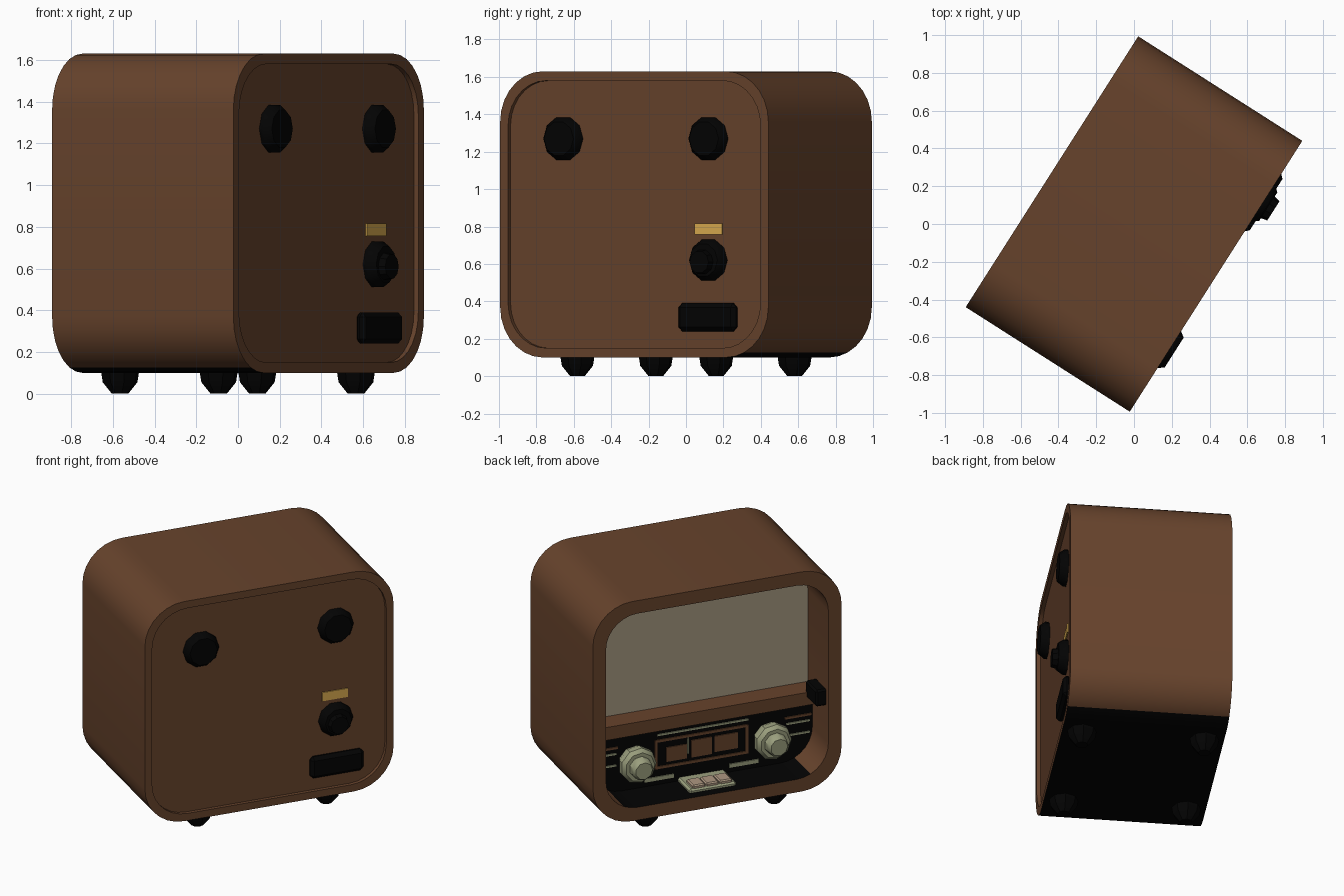
import bpy, bmesh, math
from mathutils import Matrix, Vector

if "Cube" in bpy.data.objects:
    bpy.data.objects.remove(bpy.data.objects["Cube"])

TURN = math.radians(-122.5)   # the cabinet stands turned; locally its dial side faces -y
W, D, Z0, Z1 = 1.70, 1.03, 0.10, 1.63


def mat(name, rgb):
    m = bpy.data.materials.new(name)
    m.diffuse_color = (*rgb, 1)
    m.use_nodes = True
    m.node_tree.nodes["Principled BSDF"].inputs["Base Color"].default_value = m.diffuse_color
    return m


BROWN = mat("brown wood", (0.135, 0.056, 0.025))
BLACK = mat("black", (0.001, 0.001, 0.001))
GREY = mat("grey cloth", (0.37, 0.31, 0.215))
OLIVE = mat("pale olive", (0.33, 0.35, 0.21))
PINK = mat("pinkish buttons", (0.42, 0.31, 0.22))
GOLD = mat("gold", (0.70, 0.41, 0.08))


def finish(name, bm, mats, smooth=None):
    bmesh.ops.recalc_face_normals(bm, faces=bm.faces)
    me = bpy.data.meshes.new(name)
    bm.to_mesh(me)
    bm.free()
    ob = bpy.data.objects.new(name, me)
    bpy.context.collection.objects.link(ob)
    for m in mats:
        me.materials.append(m)
    ob.rotation_euler.z = TURN
    if smooth:
        bpy.ops.object.select_all(action='DESELECT')
        ob.select_set(True)
        bpy.context.view_layer.objects.active = ob
        bpy.ops.object.shade_smooth_by_angle(angle=math.radians(smooth))
    return ob


def box(name, x, y, z, m, bevel=0):
    """Box between the pairs x, y, z."""
    bm = bmesh.new()
    bmesh.ops.create_cube(bm, size=1)
    for v in bm.verts:
        v.co = Vector([(a + b) / 2 + c * (b - a) for (a, b), c in zip((x, y, z), v.co)])
    if bevel:
        bmesh.ops.bevel(bm, geom=bm.edges[:], offset=bevel, segments=1, affect='EDGES')
    return finish(name, bm, [m])


def turned(name, origin, axis, profile, m, sides=10):
    """Stack of rings (radius, distance) along an axis, capped at both ends."""
    bm = bmesh.new()
    rot = Vector(axis).to_track_quat('Z', 'Y').to_matrix().to_4x4()
    M = Matrix.Translation(origin) @ rot
    rings = [[bm.verts.new(M @ Vector((r * math.cos(2 * math.pi * i / sides),
                                       r * math.sin(2 * math.pi * i / sides), h)))
              for i in range(sides)] for r, h in profile]
    skin(bm, rings)
    return finish(name, bm, [m], 35)


def skin(bm, rings):
    for a, b in zip(rings, rings[1:]):
        for i in range(len(a)):
            j = (i + 1) % len(a)
            bm.faces.new((a[i], a[j], b[j], b[i]))
    bm.faces.new(rings[0])
    bm.faces.new(rings[-1])


def rounded(inset, n=7):
    """Rounded rectangle outline of the cabinet, inset from its outside."""
    r = 0.27 - inset * 0.6
    hx, hz, cz = W / 2 - inset, (Z1 - Z0) / 2 - inset, (Z0 + Z1) / 2
    pts = []
    for k, (sx, sz) in enumerate(((1, 1), (-1, 1), (-1, -1), (1, -1))):
        for i in range(n + 1):
            a = math.pi / 2 * (k + i / n)
            pts.append((sx * (hx - r) + r * math.cos(a), cz + sz * (hz - r) + r * math.sin(a)))
    return pts


# cabinet: recessed back panel, outer skin, front rim, deep front opening
bm = bmesh.new()
rings = [[bm.verts.new((x, y, z)) for x, z in rounded(i)] for i, y in
         ((0.05, 0.49), (0.05, D / 2), (0, D / 2), (0, -D / 2), (0.09, -D / 2), (0.09, -0.17))]
skin(bm, rings)
bmesh.ops.recalc_face_normals(bm, faces=bm.faces)
for f in bm.faces:   # black underside and opening floor
    c = f.calc_center_median()
    low = c.z < 0.3 and abs(c.y) < 0.45
    f.material_index = int(low and abs(f.normal.z) > 0.9)
finish("cabinet", bm, [BROWN, BLACK], 35)

# speaker cloth
bm = bmesh.new()
bm.faces.new([bm.verts.new((x, -0.178, z)) for x, z in rounded(0.09)])
bmesh.ops.solidify(bm, geom=bm.faces[:], thickness=0.004)
finish("speaker_cloth", bm, [GREY])

# shelf, its black end block and the dial panel below
box("shelf", (-0.77, 0.77), (-0.33, -0.165), (0.60, 0.69), BROWN)
box("shelf_end_block", (0.69, 0.77), (-0.48, -0.30), (0.65, 0.765), BLACK, 0.012)
box("dial_panel", (-0.765, 0.765), (-0.25, -0.17), (0.19, 0.60), BLACK)

# dial window frame and markings
P = (-0.257, -0.249)
for s in (-1, 1):
    box("window_frame_side", (s * 0.31 - 0.009, s * 0.31 + 0.009), P, (0.30, 0.50), BROWN)
for z in (0.30, 0.485):
    box("window_frame_rail", (-0.31, 0.31), P, (z, z + 0.018), BROWN)
for x, w, lo, hi in ((-0.17, 0.07, 0.34, 0.44), (0.0, 0.07, 0.34, 0.46), (0.17, 0.08, 0.35, 0.46)):
    box("dial_patch", (x - w, x + w), P, (lo, hi), BROWN)
box("dial_needle", (-0.095, -0.085), (-0.258, -0.249), (0.37, 0.48), OLIVE)
box("dial_line", (-0.30, 0.32), P, (0.53, 0.542), OLIVE)
for s in (-1, 1):
    for z in (0.37, 0.45):
        box("side_dash", (s * 0.66 - 0.08, s * 0.66 + 0.08), P, (z, z + 0.012), OLIVE)
    box("side_strip", (s * 0.66 - 0.09, s * 0.66 + 0.09), P, (0.49, 0.505), BROWN)
    box("lower_dash", (s * 0.29 - 0.10, s * 0.29 + 0.10), P, (0.222, 0.248), OLIVE)

# front tuning knobs
for s in (-1, 1):
    turned("front_knob", (s * 0.462, -0.245, 0.387), (0, -1, 0),
           ((0.10, 0), (0.122, 0.05), (0.122, 0.09), (0.10, 0.115), (0.075, 0.115),
            (0.07, 0.165), (0.058, 0.18)), OLIVE, 9)

# push buttons on their base
box("button_base", (-0.16, 0.16), (-0.45, -0.24), (0.17, 0.215), OLIVE, 0.012)
for x in (-0.092, 0, 0.092):
    box("push_button", (x - 0.043, x + 0.043), (-0.44, -0.33), (0.19, 0.235), PINK, 0.008)

# back: three knobs, gold plate, socket block (back view right is local -x)
for x, z, r, h in ((0.46, 1.27, 0.12, 0.06), (-0.46, 1.27, 0.12, 0.06), (-0.46, 0.62, 0.115, 0.065)):
    turned("back_knob", (x, 0.485, z), (0, 1, 0), ((r, 0), (r, h * 0.4), (r * 0.78, h)), BLACK)
turned("back_knob_cap", (-0.455, 0.54, 0.61), (0, 1, 0), ((0.07, 0), (0.06, 0.045)), BLACK)
box("gold_plate", (-0.545, -0.37), (0.488, 0.497), (0.757, 0.817), GOLD)
box("socket_block", (-0.645, -0.28), (0.48, 0.535), (0.24, 0.39), BLACK, 0.022)

# feet
for sx in (-1, 1):
    for sy in (-1, 1):
        turned("foot", (sx * 0.44, sy * 0.39, 0.115), (0, 0, -1),
               ((0.095, 0), (0.085, 0.06), (0.04, 0.115)), BLACK, 8)
